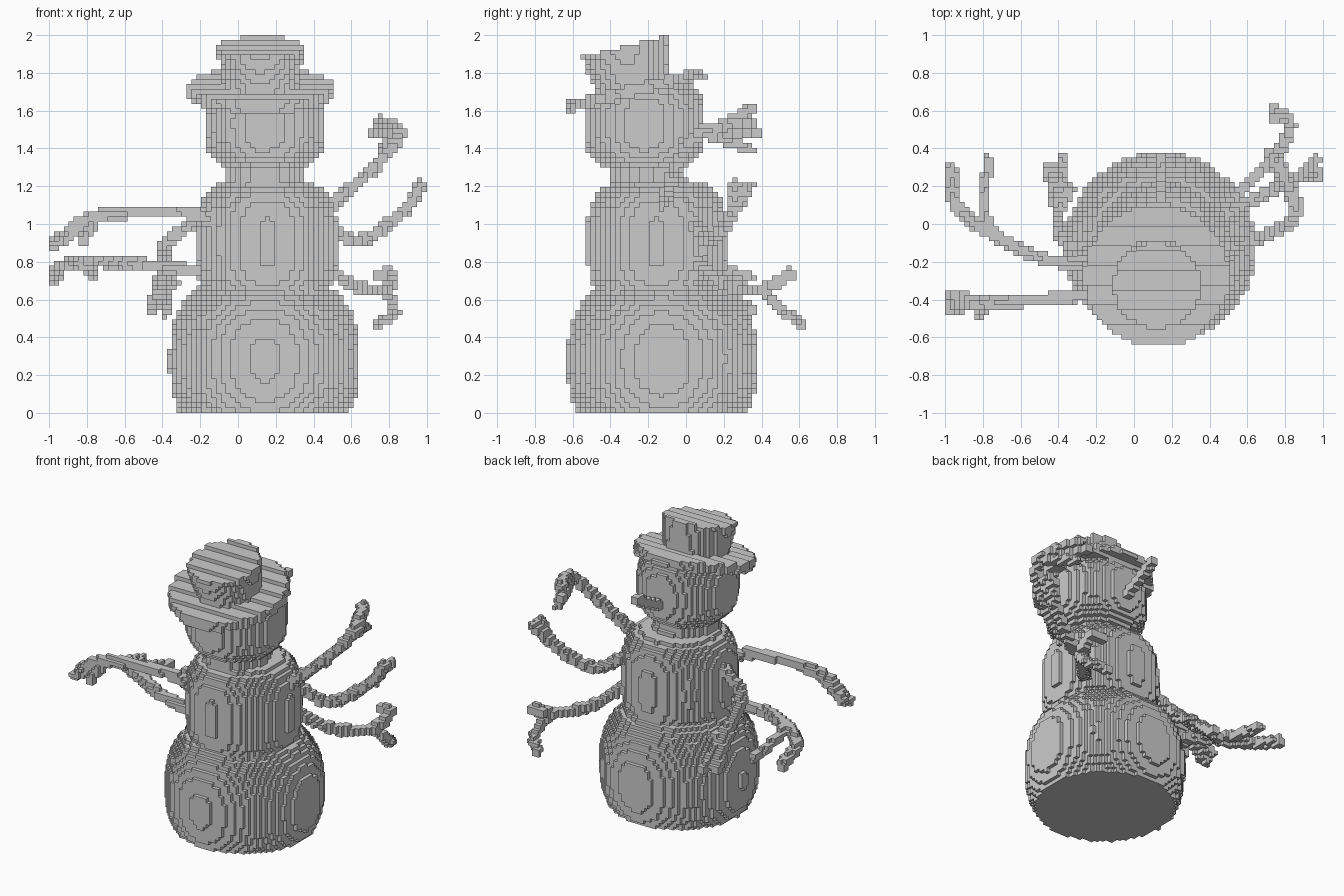
import bpy, bmesh, math
from mathutils import Vector

if "Cube" in bpy.data.objects:
    bpy.data.objects.remove(bpy.data.objects["Cube"])

H = 2 / 77                      # block size
owner = {}                      # cell -> part name


def fill(name, lo, hi, inside):
    """Claim every free block whose centre lies inside the shape."""
    rows = [range(math.floor(a / H), math.ceil(b / H) + 1) for a, b in zip(lo, hi)]
    for i in rows[0]:
        for j in rows[1]:
            for k in rows[2]:
                cell = (i, j, k)
                if 0 <= k < 77 and cell not in owner and inside(position(cell)):
                    owner[cell] = name


def position(cell):
    # 77 blocks across, so a block is centred on x = 0 and y = 0
    return Vector((cell[0] * H, cell[1] * H, (cell[2] + .5) * H))


# Tilted hat frame
HAT = Vector((.12, -.27, 1.71))
AXIS = Vector((0, -.24, .97)).normalized()


def hat_coords(p):
    d = p - HAT
    t = d.dot(AXIS)
    return t, (d - AXIS * t).length


def ball(name, centre, radius, height, power):
    """Upright squarish ball that stays below the hat."""
    c, size = Vector(centre), Vector((radius, radius, height))

    def inside(p):
        d = p - c
        flat = math.hypot(d.x, d.y) / radius
        return flat ** power + abs(d.z / height) ** power < 1 and hat_coords(p)[0] < 0
    fill(name, c - size, c + size, inside)


def stick(name, a, b, r):
    d = b - a

    def inside(p):
        t = max(0, min(1, (p - a).dot(d) / d.length_squared))
        return (p - a - d * t).length < r
    fill(name, [min(u, v) - r for u, v in zip(a, b)],
         [max(u, v) + r for u, v in zip(a, b)], inside)


def limb(name, points, r):
    """Bent stick smoothly passing through the points."""
    p = [Vector(q) for q in points]
    p = [p[0] * 2 - p[1]] + p + [p[-1] * 2 - p[-2]]
    path = []
    for a, b, c, d in zip(p, p[1:], p[2:], p[3:]):
        for s in range(5):
            t = s / 4
            path.append((b * 2 + (c - a) * t + (a * 2 - b * 5 + c * 4 - d) * t ** 2
                         + (b * 3 - a - c * 3 + d) * t ** 3) / 2)
    for a, b in zip(path, path[1:]):
        if (b - a).length > .001:
            stick(name, a, b, r)


def arm(name, path, *fingers):
    """Main branch; each finger starts at the path point given by its index."""
    limb(name, path, .035)
    for start, *rest in fingers:
        limb(name, [path[start]] + rest, .029)


# Three stacked body sections and the neck
ball("lower_body", (.14, -.125, .28), .505, .47, 2.5)
ball("middle_body", (.155, -.155, .9), .368, .34, 3.5)
ball("neck", (.14, -.205, 1.24), .2, .2, 9)
ball("head", (.14, -.22, 1.53), .32, .26, 3)


# Tilted hat
def brim(p):
    t, r = hat_coords(p)
    return abs(t) < .032 and r < .385


def crown(p):
    t, r = hat_coords(p)
    return 0 <= t < .24 and r < .2 + .14 * t


reach = Vector((.45, .45, .35))
fill("hat_brim", HAT - reach, HAT + reach, brim)
fill("hat_crown", HAT - reach, HAT + reach, crown)

# Thin nose on the far side of the head
limb("nose", [(.14, .06, 1.46), (.14, .2, 1.53), (.14, .35, 1.61)], .032)

# Branching arms, three on each side
arm("right_upper_arm",
    [(.46, -.13, 1.07), (.72, -.05, 1.3), (.86, .07, 1.48), (.75, .34, 1.54)],
    (2, (.71, .38, 1.48)), (2, (.77, .34, 1.4)))
arm("right_middle_arm",
    [(.46, .04, 1), (.64, .13, .91), (.87, .25, 1.06), (.97, .26, 1.2)],
    (2, (.97, .34, 1.2)))
arm("right_lower_arm",
    [(.45, .05, .8), (.6, .21, .68), (.78, .4, .65), (.82, .54, .73), (.75, .56, .73)],
    (2, (.83, .52, .54), (.74, .62, .47)))
arm("left_upper_arm",
    [(-.12, -.35, 1), (-.28, -.38, 1.06), (-.75, -.42, 1.04), (-.97, -.44, .89)],
    (2, (-.82, -.48, .91)), (2, (-.97, -.37, .92)))
arm("left_lower_arm",
    [(-.15, -.22, .74), (-.45, -.19, .78), (-.72, -.07, .8), (-.93, .08, .78), (-.97, .3, .71)],
    (2, (-.79, .08, .79), (-.77, .34, .72)))
arm("left_middle_arm",
    [(-.15, -.14, 1.05), (-.36, -.1, .92), (-.4, .05, .77), (-.38, .34, .54)],
    (2, (-.46, .31, .54)), (2, (-.34, .18, .69)))

# Turn the blocks of each part into outer faces only
meshes = {}
for cell, name in owner.items():
    bm, verts = meshes.setdefault(name, (bmesh.new(), {}))
    for axis in range(3):
        for side in (0, 1):
            near = list(cell)
            near[axis] += 2 * side - 1
            if tuple(near) in owner:
                continue
            loop = []
            for u, v in ((0, 0), (1, 0), (1, 1), (0, 1)):
                key = list(cell)
                key[axis] += side
                key[(axis + 1) % 3] += u
                key[(axis + 2) % 3] += v
                key = tuple(key)
                if key not in verts:
                    verts[key] = bm.verts.new(position(key) - Vector((H, H, H)) / 2)
                loop.append(verts[key])
            bm.faces.new(loop if side else loop[::-1])

for name, (bm, _) in meshes.items():
    me = bpy.data.meshes.new(name)
    bm.to_mesh(me)
    bm.free()
    bpy.context.collection.objects.link(bpy.data.objects.new(name, me))
